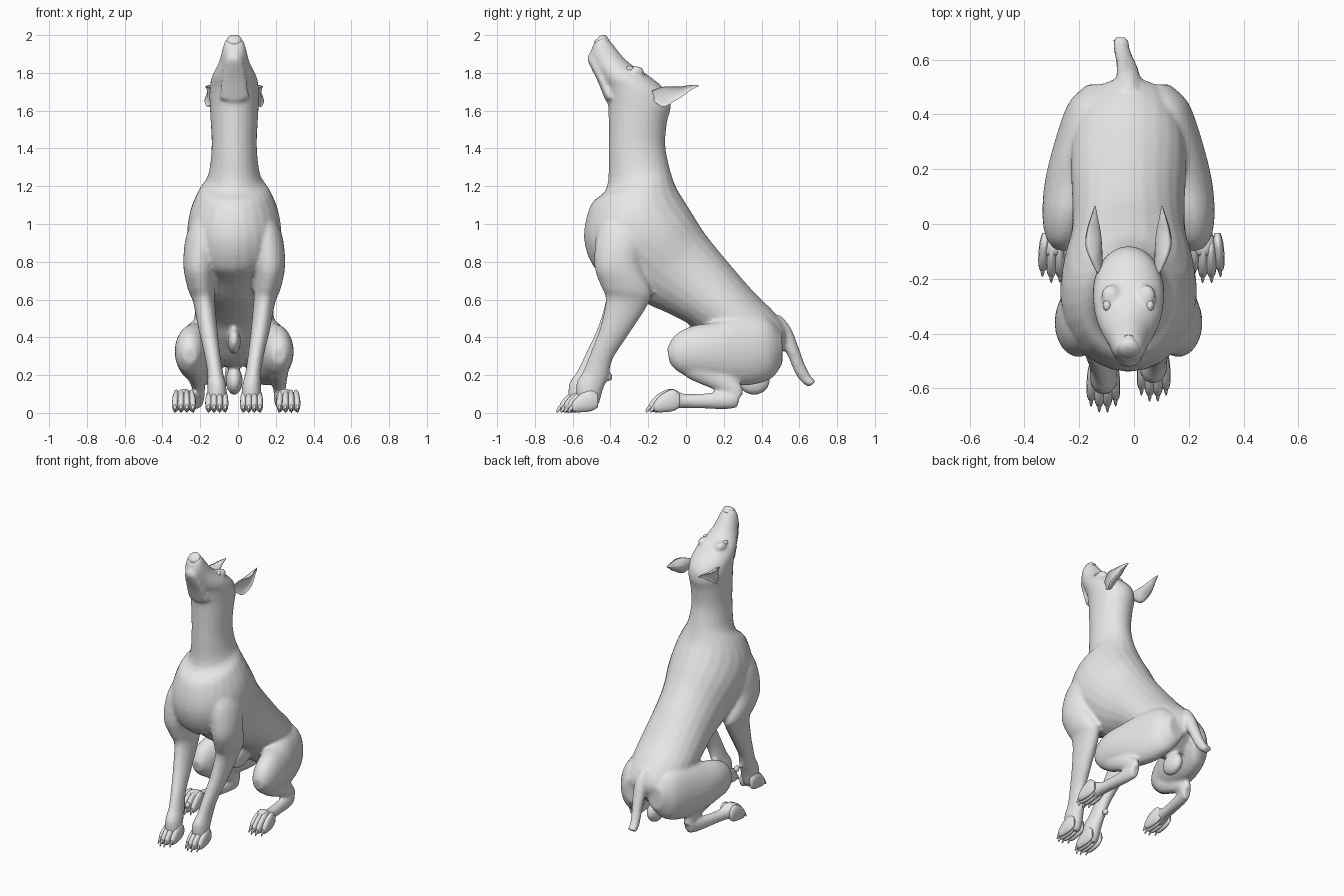
import bpy, bmesh, math
from mathutils import Vector

cube = bpy.data.objects.get("Cube")
if cube:
    bpy.data.objects.remove(cube, do_unlink=True)

CX = -0.02   # centre line of the body

grey = bpy.data.materials.new("short_grey_coat")
grey.use_nodes = True
COLOUR = (0.8, 0.8, 0.8, 1)
grey.diffuse_color = COLOUR
grey.node_tree.nodes["Principled BSDF"].inputs["Base Color"].default_value = COLOUR


def spline(rows, steps):
    """Catmull-Rom resampling of section rows."""
    out = []
    for i in range(len(rows) - 1):
        p = [rows[max(0, min(len(rows) - 1, i + k))] for k in (-1, 0, 1, 2)]
        for j in range(steps):
            t = j / steps
            out.append([0.5 * (2 * b + (c - a) * t + (2 * a - 5 * b + 4 * c - d) * t * t
                               + (3 * b - a - 3 * c + d) * t ** 3) for a, b, c, d in zip(*p)])
    return out + [list(rows[-1])]


def loft(bm, rows, side=1, steps=4, around=24, shift=None, cup=0):
    """Skin oval sections; row = (back y, z, front y, z, x offset, half width)."""
    rings = []
    for yb, zb, yf, zf, xc, hw in spline(rows, steps):
        ring = []
        for k in range(around):
            a = 2 * math.pi * k / around
            u, w = math.cos(a), math.sin(a)
            if cup and w > 0:
                w *= -cup
            y = (yb + yf) / 2 + u * (yb - yf) / 2
            z = (zb + zf) / 2 + u * (zb - zf) / 2
            if shift:
                y += shift(z)
            ring.append(bm.verts.new((CX + side * (xc + w * hw), y, z)))
        rings.append(ring)
    faces = [bm.faces.new(rings[0]), bm.faces.new(rings[-1])]
    for r, q in zip(rings, rings[1:]):
        for k in range(around):
            n = (k + 1) % around
            faces.append(bm.faces.new((r[k], r[n], q[n], q[k])))
    bmesh.ops.recalc_face_normals(bm, faces=faces)


def ball(bm, centre, size):
    verts = bmesh.ops.create_uvsphere(bm, u_segments=20, v_segments=12, radius=1)["verts"]
    for v in verts:
        v.co = Vector(centre) + Vector([a * b for a, b in zip(v.co, size)])


def finish(bm, name):
    for f in bm.faces:
        f.smooth = True
    mesh = bpy.data.meshes.new(name)
    bm.to_mesh(mesh)
    bm.free()
    mesh.materials.append(grey)
    obj = bpy.data.objects.new(name, mesh)
    bpy.context.collection.objects.link(obj)
    return obj


def stance(side):
    """The right foreleg reaches a little further forward."""
    return lambda z: -0.05 * max(0, 1 - z / 0.6) if side < 0 else 0


def toe_out(rows, amount):
    """Bring the hock inward so the hind foot points outward."""
    return [(a, b, c, d, x - amount * max(0, a + 0.12) / 0.4, w) for a, b, c, d, x, w in rows]


TORSO = [
    (.515, .33, .40, .24, 0, .09), (.535, .43, .25, .26, 0, .17),
    (.47, .53, .12, .37, 0, .205), (.35, .65, .03, .46, 0, .21),
    (.20, .825, -.10, .53, 0, .205), (.10, .95, -.22, .585, 0, .213),
    (.03, 1.06, -.36, .69, 0, .24), (-.02, 1.14, -.48, .76, 0, .25),
    (-.05, 1.19, -.54, .92, 0, .235), (-.07, 1.24, -.505, 1.10, 0, .19),
    (-.09, 1.31, -.42, 1.19, 0, .14), (-.11, 1.42, -.41, 1.38, 0, .12),
    (-.10, 1.54, -.41, 1.55, 0, .125), (-.08, 1.62, -.415, 1.65, 0, .13),
    (-.10, 1.70, -.43, 1.73, 0, .13), (-.19, 1.78, -.445, 1.76, 0, .122),
    (-.27, 1.83, -.465, 1.80, 0, .102), (-.33, 1.88, -.49, 1.84, 0, .08),
    (-.39, 1.955, -.507, 1.88, 0, .064), (-.43, 1.995, -.50, 1.925, 0, .05),
    (-.45, 1.995, -.485, 1.96, 0, .03)]
JAW = [(-.38, 1.68, -.425, 1.65, 0, .08), (-.43, 1.77, -.465, 1.75, 0, .068),
       (-.455, 1.83, -.50, 1.82, 0, .055), (-.475, 1.88, -.522, 1.87, 0, .042),
       (-.49, 1.905, -.515, 1.90, 0, .02)]
TAIL = [(.50, .52, .42, .40, 0, .05), (.555, .45, .49, .37, 0, .045),
        (.595, .35, .535, .31, -.005, .04), (.63, .255, .575, .215, -.015, .032),
        (.665, .19, .61, .165, -.025, .03), (.69, .17, .65, .135, -.028, .03)]
FORELEG = [
    (-.24, 1.08, -.40, 1.10, .13, .05), (-.20, .95, -.47, .96, .165, .085),
    (-.235, .80, -.485, .78, .185, .085), (-.185, .65, -.45, .67, .175, .072),
    (-.20, .575, -.425, .60, .16, .058), (-.30, .42, -.455, .45, .138, .05),
    (-.385, .29, -.505, .32, .115, .042), (-.41, .20, -.545, .22, .10, .042),
    (-.44, .12, -.58, .16, .092, .05), (-.46, .05, -.58, .09, .09, .05),
    (-.48, .02, -.56, .04, .09, .035)]
THIGH = [
    (.51, .42, .51, .26, .09, .06), (.43, .50, .45, .18, .13, .09),
    (.28, .51, .32, .145, .165, .105), (.15, .48, .17, .16, .20, .105),
    (.03, .46, .05, .19, .225, .09), (-.06, .41, -.03, .21, .235, .068),
    (-.10, .34, -.085, .26, .235, .035)]
SHANK = [
    (.02, .37, -.07, .27, .235, .055), (.11, .30, .0, .19, .24, .055),
    (.20, .23, .12, .135, .245, .043), (.29, .15, .20, .10, .25, .033),
    (.305, .10, .22, .06, .25, .03)]
HIND_FOOT = [
    (.295, .13, .27, .025, .25, .03), (.20, .112, .20, .02, .255, .034),
    (.0, .10, .0, .025, .265, .037), (-.07, .13, -.06, .02, .27, .05),
    (-.12, .115, -.11, .015, .275, .045)]

# Body, head, tail and limbs melted into one skin
bm = bmesh.new()
for rows in (TORSO, JAW, TAIL):
    loft(bm, rows)
ball(bm, (CX, .36, .17), (.045, .085, .075))      # pouch between the hind legs
ball(bm, (CX, .05, .38), (.035, .11, .07))        # belly sheath
for s in (1, -1):
    loft(bm, FORELEG, s, shift=stance(s))
    loft(bm, THIGH, s)
    for rows in (SHANK, HIND_FOOT):
        loft(bm, toe_out(rows, .01 if s > 0 else .06), s)
    ball(bm, (CX + s * .065, -.265, 1.808), (.035, .045, .028))  # brow
    ball(bm, (CX + s * .085, -.41, .19), (.02, .025, .025))      # wrist pad
body = finish(bm, "body")
remesh = body.modifiers.new("blend", 'REMESH')
remesh.mode = 'VOXEL'
remesh.voxel_size = 0.011
remesh.use_smooth_shade = True
soften = body.modifiers.new("soften", 'SMOOTH')
soften.factor = 0.5
soften.iterations = 5

# Nose pad
bm = bmesh.new()
loft(bm, [(-.405, 1.975, -.46, 1.93, 0, .03), (-.428, 2.0, -.487, 1.95, 0, .04),
          (-.45, 2.0, -.485, 1.97, 0, .026)])
finish(bm, "nose")

EAR = [(-.18, 1.705, -.17, 1.65, .115, .02), (-.13, 1.725, -.12, 1.62, .14, .045),
       (-.08, 1.728, -.07, 1.645, .157, .06), (-.03, 1.728, -.02, 1.675, .152, .05),
       (.02, 1.735, .025, 1.708, .138, .026), (.065, 1.737, .065, 1.728, .125, .005)]
TOE = [(.0, .10, .0, .03, 0, .012), (-.035, .125, -.035, .01, 0, .019),
       (-.085, .105, -.08, .004, 0, .02), (-.12, .075, -.118, .004, 0, .017),
       (-.138, .05, -.135, .012, 0, .01)]
CLAW = [(-.12, .055, -.12, .025, 0, .009), (-.145, .038, -.14, .012, 0, .007),
        (-.16, .01, -.155, 0, 0, .003)]

for s, label in ((1, "left"), (-1, "right")):
    # Pricked, cupped ears
    bm = bmesh.new()
    loft(bm, EAR, s, cup=0.25)
    finish(bm, label + "_ear")
    # Eyes set under the brows
    bm = bmesh.new()
    ball(bm, (CX + s * .078, -.298, 1.822), (.015, .02, .015))
    finish(bm, label + "_eye")
    # Four toes with claws on each paw
    reach, splay = (0, .287) if s > 0 else (-.04, .266)
    for paw, x0, y0, fan in (("fore", .092, -.488 + reach, .004), ("hind", splay, -.055, .006)):
        for part, rows in (("toes", TOE), ("claws", CLAW)):
            bm = bmesh.new()
            for i in range(4):
                k = i - 1.5
                back = .022 if abs(k) > 1 else 0
                moved = [(a + y0 + back, b, c + y0 + back, d,
                          x0 + k * (.025 - fan * a * 8), w) for a, b, c, d, e, w in rows]
                loft(bm, moved, s, steps=3, around=12)
            finish(bm, f"{label}_{paw}_{part}")
